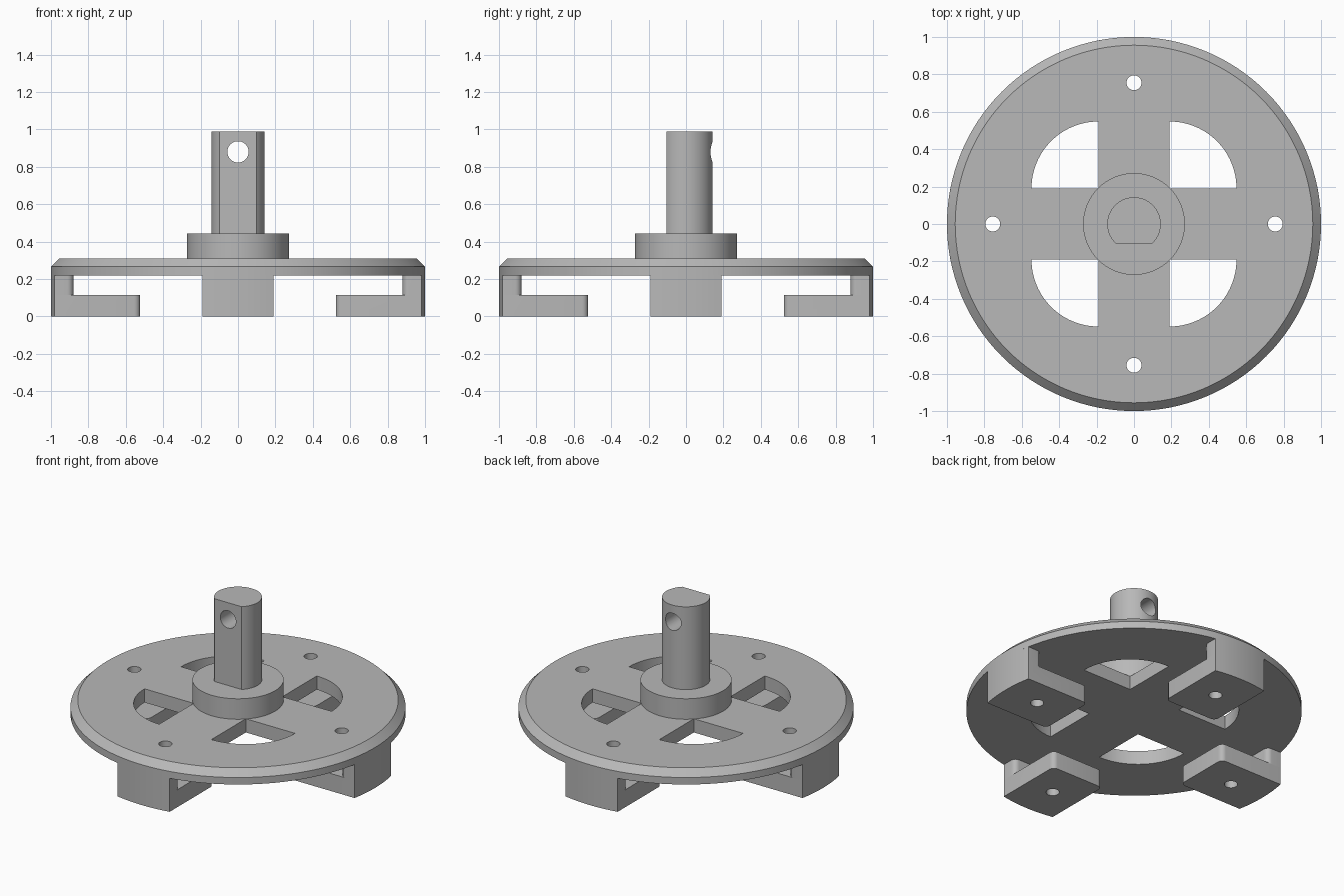
import bpy, bmesh
from math import sin, cos, pi, asin, radians
from mathutils import Vector, Matrix

cube = bpy.data.objects.get("Cube")
if cube:
    bpy.data.objects.remove(cube, do_unlink=True)

grey = bpy.data.materials.new("plain grey")
grey.use_nodes = True
COLOR = (0.48, 0.48, 0.48, 1)
grey.diffuse_color = COLOR
grey.node_tree.nodes["Principled BSDF"].inputs["Base Color"].default_value = COLOR


def arc(cx, cy, r, a0, a1, n):
    """Points along an arc, ends included."""
    return [(cx + r * cos(a0 + (a1 - a0) * i / n),
             cy + r * sin(a0 + (a1 - a0) * i / n)) for i in range(n + 1)]


def circle(r, n=96, cx=0, cy=0):
    return arc(cx, cy, r, 0, 2 * pi, n)[:-1]


def prism(name, outline, z0, z1, matrix=Matrix()):
    """Extrude a flat outline from z0 to z1."""
    bm = bmesh.new()
    base = bm.faces.new([bm.verts.new((x, y, z0)) for x, y in outline])
    top = bmesh.ops.extrude_face_region(bm, geom=[base])["geom"]
    bmesh.ops.translate(bm, vec=(0, 0, z1 - z0),
                        verts=[g for g in top if isinstance(g, bmesh.types.BMVert)])
    bmesh.ops.recalc_face_normals(bm, faces=bm.faces)
    bm.transform(matrix)
    mesh = bpy.data.meshes.new(name)
    bm.to_mesh(mesh)
    bm.free()
    mesh.materials.append(grey)
    obj = bpy.data.objects.new(name, mesh)
    bpy.context.collection.objects.link(obj)
    return obj


def select_only(obj):
    bpy.ops.object.select_all(action='DESELECT')
    obj.select_set(True)
    bpy.context.view_layer.objects.active = obj


def combine(obj, tool, operation='DIFFERENCE'):
    """Apply a boolean and remove the tool."""
    select_only(obj)
    mod = obj.modifiers.new("cut", 'BOOLEAN')
    mod.operation = operation
    mod.solver = 'EXACT'
    mod.object = tool
    bpy.ops.object.modifier_apply(modifier=mod.name)
    bpy.data.objects.remove(tool, do_unlink=True)


def smooth(obj):
    select_only(obj)
    bpy.ops.object.shade_smooth_by_angle(angle=radians(30))


ARM = 0.19          # half width of the cross arms and the feet
FOOT_TOP = 0.115
PLATE_BOTTOM = 0.22
PLATE_TOP = 0.31
BOLT_AT, BOLT_R = 0.755, 0.04
turns = [Matrix.Rotation(i * pi / 2, 4, 'Z') for i in range(4)]

# Round plate with a chamfered upper rim
plate = prism("plate", circle(1, 128), PLATE_BOTTOM, PLATE_TOP)
bm = bmesh.new()
bm.from_mesh(plate.data)
top_edges = [e for e in bm.edges if all(v.co.z > PLATE_TOP - 0.01 for v in e.verts)]
bmesh.ops.bevel(bm, geom=top_edges, offset=0.044, segments=1, affect='EDGES')
bm.to_mesh(plate.data)
bm.free()

# Quarter-round windows and bolt holes through the plate
window = [(ARM, ARM)] + arc(ARM, ARM, 0.358, 0, pi / 2, 24)
for turn in turns:
    combine(plate, prism("window_cutter", window, 0.1, 0.4, turn))
    combine(plate, prism("bolt_cutter", circle(BOLT_R, 32, BOLT_AT), 0.1, 0.4, turn))
smooth(plate)


def pad(inner, r=0.033):
    """Outline with rounded inner corners and an outer edge following the rim."""
    a = asin(ARM)
    return (arc(0, 0, 1, -a, a, 8)
            + arc(inner + r, ARM - r, r, pi / 2, pi, 6)
            + arc(inner + r, r - ARM, r, pi, 1.5 * pi, 6))


# Four hooked feet: a drilled pad hanging from an outer post
for side, turn in zip(("left", "back", "right", "front"), turns):
    foot = prism(side + "_foot", pad(0.523), 0, FOOT_TOP, turn)
    post = prism("post", pad(0.88), FOOT_TOP, PLATE_BOTTOM, turn)
    combine(foot, post, 'UNION')
    combine(foot, prism("bolt_cutter", circle(BOLT_R, 32, BOLT_AT), -0.1, 0.2, turn))
    smooth(foot)

# Hub collar
hub = prism("hub", circle(0.272), PLATE_TOP, 0.445)
smooth(hub)

# Shaft with one flat on the front and a cross hole
SHAFT_R, FLAT = 0.143, 0.103
a = asin(FLAT / SHAFT_R)
shaft = prism("shaft", arc(0, 0, SHAFT_R, -a, pi + a, 64), 0.445, 0.99)
across = Matrix.Translation(Vector((0, 0, 0.88))) @ Matrix.Rotation(pi / 2, 4, 'X')
combine(shaft, prism("pin_cutter", circle(0.057, 40), -0.4, 0.4, across))
smooth(shaft)
